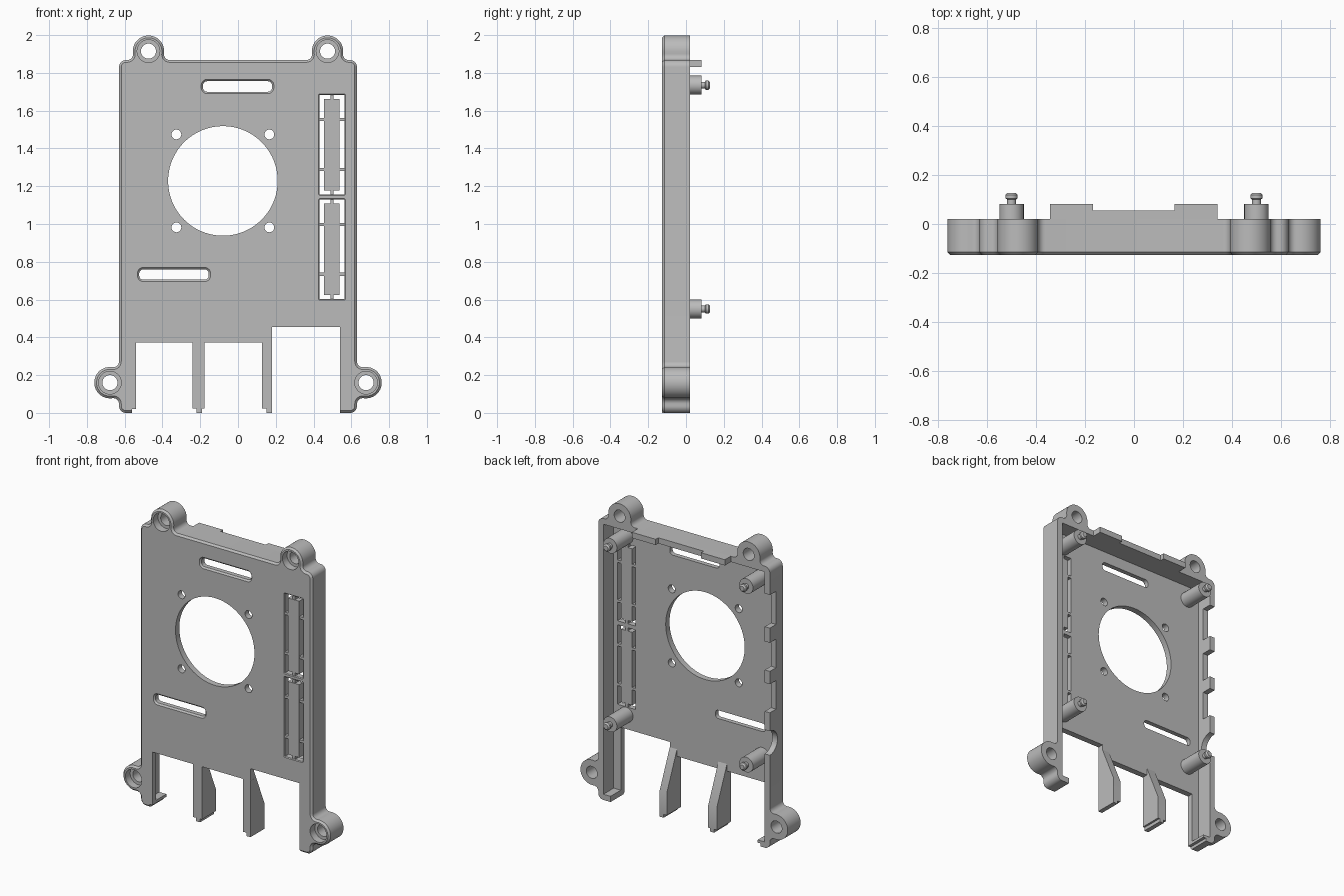
import bpy, bmesh
from math import sin, cos, radians

cube = bpy.data.objects.get("Cube")
if cube:
    bpy.data.objects.remove(cube)

GREY = (0.5, 0.5, 0.5, 1)
mat = bpy.data.materials.new("light grey plastic")
mat.use_nodes = True
mat.diffuse_color = GREY
mat.node_tree.nodes["Principled BSDF"].inputs["Base Color"].default_value = GREY

FRONT, FLOOR, RIM, BOARD, TIP = -0.127, -0.087, 0.02, 0.082, 0.127
TOP, HALF, WALL = 1.868, 0.63, 0.038


# Helpers
def loft(name, sections, axis="y"):
    """Closed solid through 2D outlines, each placed at a depth along an axis."""
    place = {"x": lambda a, b, d: (d, a, b),
             "y": lambda a, b, d: (a, d, b),
             "z": lambda a, b, d: (a, b, d)}[axis]
    bm = bmesh.new()
    rings = [[bm.verts.new(place(a, b, d)) for a, b in pts] for d, pts in sections]
    for r, s in zip(rings, rings[1:]):
        for i in range(len(r)):
            j = (i + 1) % len(r)
            bm.faces.new((r[i], r[j], s[j], s[i]))
    bm.faces.new(rings[0])
    bm.faces.new(rings[-1])
    bmesh.ops.recalc_face_normals(bm, faces=bm.faces)
    mesh = bpy.data.meshes.new(name)
    bm.to_mesh(mesh)
    bm.free()
    mesh.materials.append(mat)
    ob = bpy.data.objects.new(name, mesh)
    bpy.context.collection.objects.link(ob)
    return ob


def arc(cx, cz, r, a0, a1, n=8):
    return [(cx + r * cos(radians(a0 + (a1 - a0) * i / n)),
             cz + r * sin(radians(a0 + (a1 - a0) * i / n))) for i in range(n + 1)]


def circle(cx, cz, r, n=32):
    return arc(cx, cz, r, 0, 360, n)[:-1]


def rect(x0, x1, z0, z1):
    return [(x0, z0), (x1, z0), (x1, z1), (x0, z1)]


def round_rect(x0, x1, z0, z1, r, grow=0):
    pts = []
    for cx, cz, a in ((x1 - r, z1 - r, 0), (x0 + r, z1 - r, 90),
                      (x0 + r, z0 + r, 180), (x1 - r, z0 + r, 270)):
        pts += arc(cx, cz, r + grow, a, a + 90, 6)
    return pts


def box(name, x0, x1, y0, y1, z0, z1):
    return loft(name, [(y0, rect(x0, x1, z0, z1)), (y1, rect(x0, x1, z0, z1))])


def cut(target, cutter):
    cutter.hide_render = True
    mod = target.modifiers.new("cut", "BOOLEAN")
    mod.operation, mod.solver, mod.object = "DIFFERENCE", "EXACT", cutter
    bpy.context.view_layer.objects.active = target
    bpy.ops.object.modifier_apply(modifier=mod.name)
    bpy.data.objects.remove(cutter)


# Outer outline with four ears blended in by fillets; d insets it
EAR, FIL, COR = 0.083, 0.03, 0.037
TOP_EAR, SIDE_EAR = (0.474, 1.915), (0.678, 0.16)


def outline(d):
    ex, ez = TOP_EAR
    sx, sz = SIDE_EAR
    convex, hollow = EAR - d, FIL + d
    half = arc(ex - 0.112, TOP + FIL, hollow, -90, 8.7)
    half += arc(ex, ez, convex, 188.7, -8.7, 24)[1:-1]
    half += arc(ex + 0.112, TOP + FIL, hollow, 171.3, 270)
    half += arc(HALF - COR, TOP - COR, COR - d, 90, 0)
    half += arc(HALF + FIL, sz + 0.112, hollow, 180, 279)
    half += arc(sx, sz, convex, 99, -99, 24)[1:-1]
    half += arc(HALF + FIL, sz - 0.112, hollow, 81, 180)
    half += arc(HALF - COR, COR, COR - d, 0, -90)
    return half + [(-x, z) for x, z in reversed(half)]


# Shell with chamfered front edge and hollow back
shell = loft("shell", [(FRONT, outline(0.012)), (FRONT + 0.012, outline(0)), (RIM, outline(0))])
cut(shell, box("pocket", -HALF + WALL, HALF - WALL, FLOOR, 0.2, WALL, TOP - WALL))

# Openings along the bottom
cut(shell, box("port_bay", -0.54, 0.18, -0.2, 0.2, -0.1, 0.373))
cut(shell, box("tall_port_bay", 0.179, 0.54, -0.2, 0.2, -0.1, 0.455))
cut(shell, box("foot_step", -0.56, -0.5, -0.2, 0.2, -0.1, 0.02))

# Fan opening and its screw holes
FAN = (-0.08, 1.228)
holes = [(*FAN, 0.29, 96)]
holes += [(FAN[0] + i * 0.246, FAN[1] + j * 0.246, 0.026, 20) for i in (-1, 1) for j in (-1, 1)]
for x, z, r, n in holes:
    ring = circle(x, z, r, n)
    cut(shell, loft("round_hole", [(-0.2, ring), (0, ring)]))

# Counterbored ear holes
for x, z in (TOP_EAR, SIDE_EAR):
    for s in (-1, 1):
        bore, seat = circle(s * x, z, 0.04), circle(s * x, z, 0.06)
        cut(shell, loft("ear_hole", [(-0.2, seat), (FRONT + 0.05, seat),
                                     (FRONT + 0.05, bore), (0.1, bore)]))


# Chamfered slots and vent openings
def slot(x0, x1, z0, z1, r, c):
    wide, tight = round_rect(x0, x1, z0, z1, r, c), round_rect(x0, x1, z0, z1, r)
    cut(shell, loft("slot", [(-0.2, wide), (FRONT, wide), (FRONT + c, tight), (0, tight)]))


slot(-0.185, 0.18, 1.70, 1.756, 0.022, 0.01)
slot(-0.523, -0.155, 0.705, 0.76, 0.022, 0.01)
VX0, VX1 = 0.431, 0.564
for low in (0.602, 1.156):
    high = low + 0.528
    slot(VX0, VX1, low, high, 0.004, 0.005)
    # Breakout bar held by thin bridges
    box("vent_bar", 0.456, 0.538, FRONT, FLOOR, low + 0.022, high - 0.022)
    mid = (VX0 + VX1) / 2
    for z in (low, high - 0.024):
        box("vent_bridge", mid - 0.009, mid + 0.009, FRONT + 0.003, FLOOR, z, z + 0.024)
    for z in (low + 0.132, high - 0.132):
        for x in (VX0 - 0.002, 0.537):
            box("vent_bridge", x, x + 0.029, FRONT + 0.003, FLOOR, z - 0.008, z + 0.008)

# Connector notches in the right wall
for z, w in ((1.577, 0.11), (1.275, 0.095), (1.0, 0.095)):
    cut(shell, box("wall_notch", -0.8, -0.55, -0.045, 0.2, z - w, z + w))
jack = circle(RIM, 0.703, 0.08)
cut(shell, loft("jack_notch", [(-0.8, jack), (-0.55, jack)], "x"))

# Notched tab on the top wall
tab = [(-0.343, RIM), (-0.343, BOARD), (-0.168, BOARD), (-0.168, 0.055),
       (0.165, 0.055), (0.165, BOARD), (0.34, BOARD), (0.34, RIM)]
loft("top_tab", [(TOP - WALL, tab), (TOP, tab)], "z")

# Ribs between the port bays, with small lips below
rib = [(FRONT, 0.373), (FLOOR, 0.373), (FLOOR, 0.42), (RIM, 0.17), (RIM, 0.022), (FRONT, 0.022)]
for x0, x1, lip in ((-0.24, -0.177, -0.22), (0.127, 0.18, 0.15)):
    loft("port_rib", [(x0, rib), (x1, rib)], "x")
    box("rib_lip", lip, lip + 0.03, FRONT, RIM, 0, 0.022)

# Standoff posts with snap pins
profile = [(FLOOR, 0.05), (BOARD, 0.05), (BOARD, 0.018), (0.1, 0.018),
           (0.105, 0.025), (0.118, 0.025), (TIP, 0.016)]
for x in (-0.5, 0.5):
    for z in (0.55, 1.735):
        loft("board_post", [(y, circle(x, z, r, 28)) for y, r in profile])

# Smooth curved walls, keep corners crisp
bpy.ops.object.select_all(action="DESELECT")
for ob in bpy.context.collection.objects:
    if ob.type == "MESH" and mat.name in ob.data.materials:
        ob.select_set(True)
        bpy.context.view_layer.objects.active = ob
bpy.ops.object.shade_smooth_by_angle(angle=radians(30))
